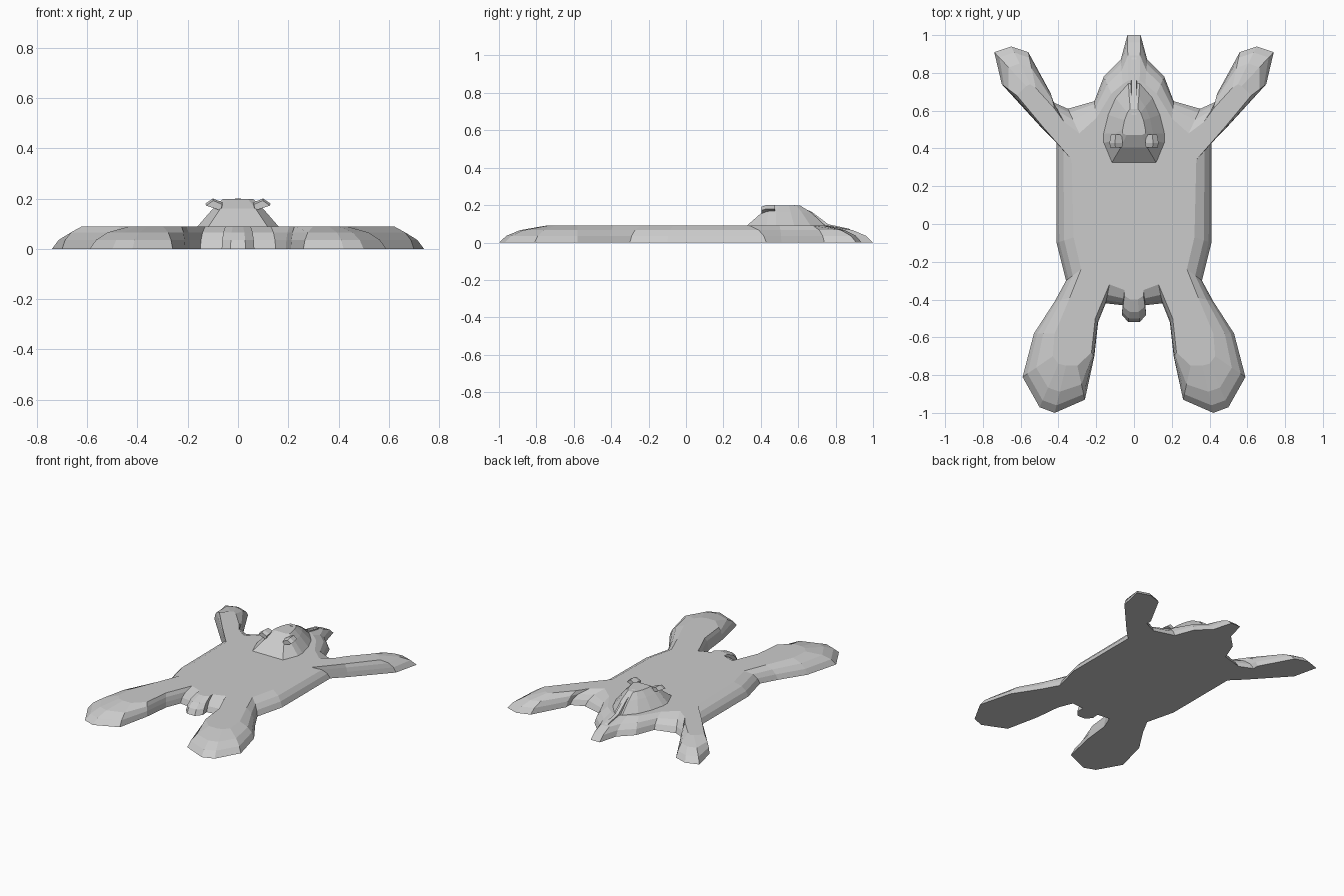
import bpy
import bmesh

if "Cube" in bpy.data.objects:
    bpy.data.objects.remove(bpy.data.objects["Cube"])


def loft(name, rings):
    """Closed flat-shaded mesh through rings of matching points."""
    bm = bmesh.new()
    loops = [[bm.verts.new(p) for p in ring] for ring in rings]
    n = len(rings[0])
    for a, b in zip(loops, loops[1:]):
        for i in range(n):
            j = (i + 1) % n
            bm.faces.new((a[i], a[j], b[j], b[i]))
    bm.faces.new(loops[0][::-1])
    bm.faces.new(loops[-1])
    bm.normal_update()
    bmesh.ops.triangulate(bm, faces=[f for f in bm.faces if len(f.verts) > 4])
    bmesh.ops.recalc_face_normals(bm, faces=bm.faces)
    me = bpy.data.meshes.new(name)
    bm.to_mesh(me)
    bm.free()
    ob = bpy.data.objects.new(name, me)
    bpy.context.collection.objects.link(ob)
    return ob


def mirrored(half):
    """Complete a right-hand half ring of (x, y, z) points."""
    return half + [(-x, y, z) for x, y, z in reversed(half)]


# Hide outline, right half: ground x, y then top-edge x, y
snout = [(.035, 1.0, .03, .76), (.07, .87, .06, .74), (.16, .78, .12, .69),
         (.21, .65, .20, .56), (.35, .61, .29, .48)]
arm = [(.44, .65, .37, .54), (.44, .69, .42, .61), (.56, .91, .52, .72),
       (.65, .94, .55, .74), (.74, .91, .57, .73), (.70, .74, .62, .68),
       (.49, .51, .47, .50)]
flank = [(.41, .43, .33, .34), (.41, -.10, .32, -.07), (.36, -.30, .28, -.24)]
leg = [(.42, -.41, .34, -.39), (.53, -.58, .42, -.58), (.59, -.81, .43, -.70),
       (.50, -.97, .40, -.74), (.42, -1.0, .36, -.75), (.26, -.93, .30, -.75),
       (.21, -.70, .225, -.68), (.19, -.52, .205, -.50)]
tail = [(.15, -.42, .13, -.32), (.06, -.43, .05, -.35),
        (.065, -.48, .05, -.38), (.03, -.52, .02, -.40)]
outline = snout + arm + flank + leg + tail

# Rounded rim rises from the ground to the flat top
rim = [(0, 0), (.16, .036), (.45, .066), (1, .09)]
loft("hide", [mirrored([(x + (u - x) * t, y + (v - y) * t, z)
                        for x, y, u, v in outline]) for t, z in rim])

# Faceted head
head_rings = [
    (.085, [(.12, .32), (.165, .43), (.165, .48), (.14, .58), (.10, .67), (.03, .75)]),
    (.16, [(.07, .405), (.10, .44), (.10, .48), (.085, .56), (.06, .62), (.025, .67)]),
    (.198, [(.04, .47), (.06, .48), (.06, .50), (.05, .55), (.035, .59), (.02, .61)]),
]
loft("head", [mirrored([(x, y, z) for x, y in pts]) for z, pts in head_rings])

# Ridge running from brow down to the snout tip
ridge = [(.58, .18, .20), (.67, .12, .166), (.76, .07, .098), (.87, .04, .074), (.99, 0, .008)]
loft("snout_ridge", [[(-.02, y, lo), (.02, y, lo), (.012, y, hi), (-.012, y, hi)]
                     for y, lo, hi in ridge])

# Small folded ears
for side, label in ((1, "right"), (-1, "left")):
    section = [(.065, .16), (.13, .18), (.10, .20), (.06, .185)]
    loft("ear_" + label, [[(side * (.09 + (x - .09) * s), y, z - dz) for x, z in section]
                          for y, s, dz in ((.405, .9, .008), (.43, 1, 0), (.475, .8, 0))])
